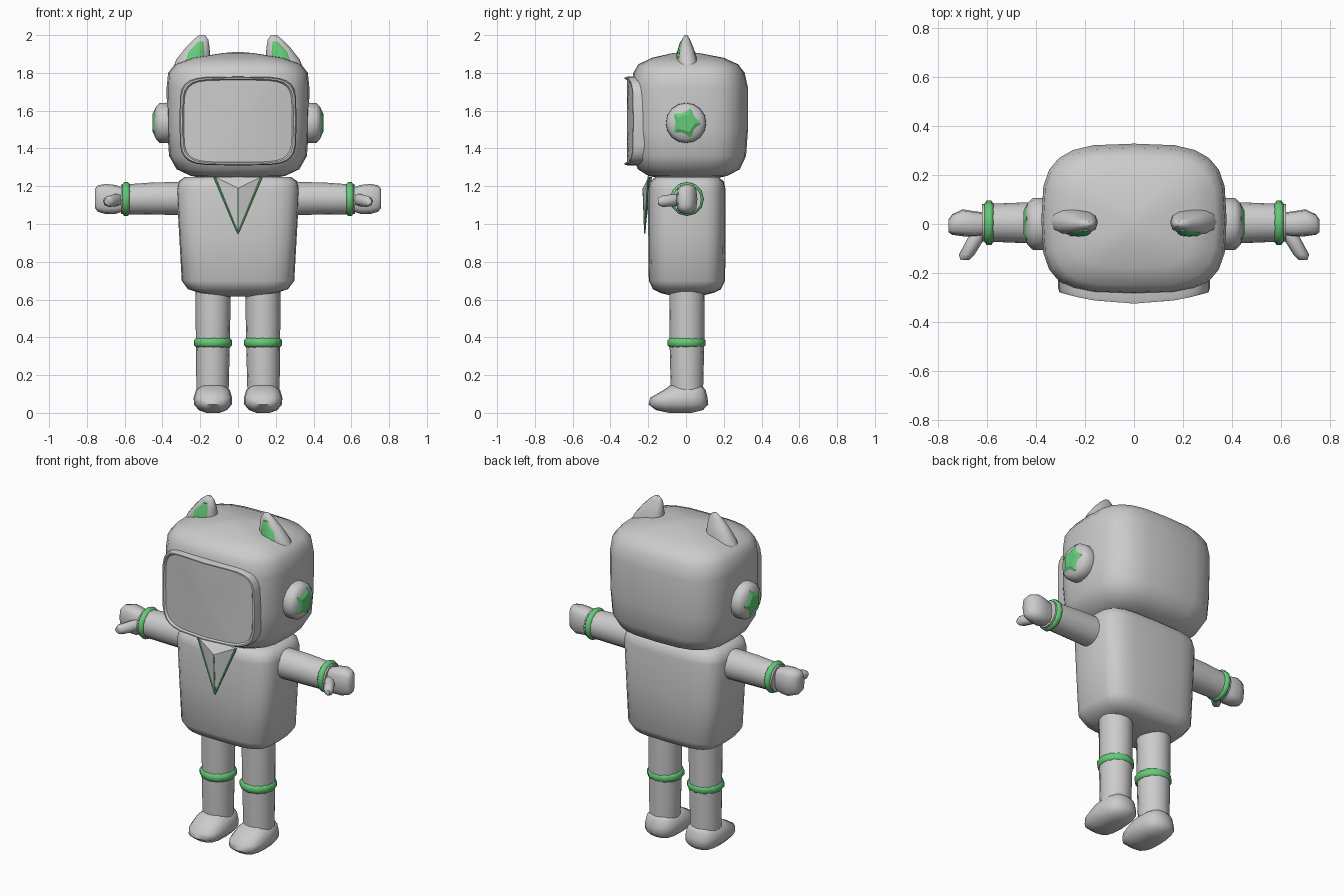
import bpy, bmesh, math
from mathutils import Vector

if "Cube" in bpy.data.objects:
    bpy.data.objects.remove(bpy.data.objects["Cube"])


def material(name, rgb):
    m = bpy.data.materials.new(name)
    m.use_nodes = True
    m.diffuse_color = (*rgb, 1)
    m.node_tree.nodes["Principled BSDF"].inputs["Base Color"].default_value = (*rgb, 1)
    return m


GREY = material("light grey", (0.6, 0.6, 0.6))
GREEN = material("green", (0.13, 0.6, 0.19))


def finish(name, bm, mat, angle):
    bmesh.ops.recalc_face_normals(bm, faces=bm.faces)
    mesh = bpy.data.meshes.new(name)
    bm.to_mesh(mesh)
    bm.free()
    mesh.materials.append(mat)
    ob = bpy.data.objects.new(name, mesh)
    bpy.context.collection.objects.link(ob)
    bpy.ops.object.select_all(action="DESELECT")
    ob.select_set(True)
    bpy.context.view_layer.objects.active = ob
    bpy.ops.object.shade_smooth_by_angle(angle=math.radians(angle))
    return ob


def loft(name, axis, rings, mat=GREY, power=2.0, sides=16, side=1, bend=0.0, angle=60):
    """Skin rounded sections; ring = (position, centre a, centre b, half a, half b)."""
    bm = bmesh.new()
    loops = []
    for pos, ca, cb, ha, hb in rings:
        loop = []
        for i in range(sides):
            t = math.tau * i / sides
            c, s = math.cos(t), math.sin(t)
            a = ca + ha * math.copysign(abs(c) ** (2 / power), c)
            b = cb + hb * math.copysign(abs(s) ** (2 / power), s)
            p = {"x": (pos, a, b), "y": (a, pos + bend * a * a, b), "z": (a, b, pos)}[axis]
            loop.append(bm.verts.new((p[0] * side, p[1], p[2])))
        loops.append(loop)
    for low, high in zip(loops, loops[1:]):
        for i in range(sides):
            j = (i + 1) % sides
            bm.faces.new((low[i], low[j], high[j], high[i]))
    bm.faces.new(loops[0][::-1])
    bm.faces.new(loops[-1])
    return finish(name, bm, mat, angle)


def band(name, axis, pos, ca, cb, r, half, side):
    """Rounded ring around a limb."""
    prof = ((-half, r - 0.012), (-half * 0.5, r), (half * 0.5, r), (half, r - 0.012))
    loft(name, axis, [(pos + d, ca, cb, q, q) for d, q in prof], GREEN, sides=12, side=side)


def strip(name, start, end, radius):
    """Thin straight piping."""
    start, end = Vector(start), Vector(end)
    bm = bmesh.new()
    bmesh.ops.create_cone(bm, cap_ends=True, segments=6, radius1=radius,
                          radius2=radius * 0.6, depth=(end - start).length)
    bm.transform((end - start).to_track_quat("Z", "Y").to_matrix().to_4x4())
    bmesh.ops.translate(bm, verts=bm.verts, vec=(start + end) / 2)
    finish(name, bm, GREEN, 30)


# Head: soft box
loft("head", "z", [
    (1.24, 0, 0.01, 0.17, 0.14), (1.255, 0, 0.01, 0.25, 0.21),
    (1.29, 0, 0.015, 0.325, 0.27), (1.36, 0, 0.018, 0.365, 0.3),
    (1.5, 0, 0.018, 0.375, 0.31), (1.72, 0, 0.018, 0.378, 0.31),
    (1.8, 0, 0.016, 0.37, 0.295), (1.845, 0, 0.012, 0.335, 0.265),
    (1.88, 0, 0.01, 0.24, 0.19), (1.905, 0, 0, 0.08, 0.07),
    (1.91, 0, 0, 0.02, 0.02)], power=3.3, sides=24)

# Visor: raised rim and curved screen
rim = [(-0.24, 1), (-0.31, 1), (-0.325, 0.98), (-0.325, 0.95), (-0.313, 0.925),
       (-0.313, 0.7), (-0.313, 0.4), (-0.313, 0.1)]
loft("visor", "y", [(y, 0, 1.545, 0.31 * k, 0.235 * k) for y, k in rim],
     power=5, sides=28, bend=0.5, angle=35)

# Torso
loft("torso", "z", [
    (0.615, 0, 0.005, 0.07, 0.06), (0.635, 0, 0.005, 0.2, 0.14),
    (0.655, 0, 0.005, 0.265, 0.18), (0.7, 0, 0.005, 0.298, 0.202),
    (0.95, 0, 0.005, 0.312, 0.205), (1.18, 0, 0.005, 0.325, 0.205),
    (1.225, 0, 0.005, 0.315, 0.195), (1.25, 0, 0.005, 0.28, 0.165)],
    power=4, sides=24)

# Collar panel with green piping
tip, ridge = (0, -0.218, 0.95), (0, -0.228, 1.19)
corners = [(s * 0.125, -0.198, 1.25) for s in (-1, 1)]
bm = bmesh.new()
v = [bm.verts.new(p) for p in (tip, ridge, *corners, (0, -0.18, 1.25))]
for tri in ((0, 1, 2), (0, 3, 1), (1, 4, 2), (1, 3, 4), (0, 2, 4), (0, 4, 3)):
    bm.faces.new([v[i] for i in tri])
finish("collar_panel", bm, GREY, 20)
for label, corner in zip(("right", "left"), corners):
    strip(label + "_collar_piping", corner, tip, 0.006)
strip("middle_collar_piping", tip, ridge, 0.004)

for label, s in (("left", 1), ("right", -1)):
    # Pointed ear with green lining
    loft(label + "_ear", "z", [
        (1.8, 0.25, 0.01, 0.105, 0.055), (1.87, 0.237, 0.008, 0.09, 0.052),
        (1.93, 0.215, 0.003, 0.065, 0.038), (1.975, 0.197, 0, 0.04, 0.022),
        (2.0, 0.19, 0, 0.015, 0.008)], power=2.5, sides=12, side=s)
    loft(label + "_ear_lining", "z", [
        (1.85, 0.23, -0.042, 0.05, 0.012), (1.91, 0.22, -0.036, 0.042, 0.012),
        (1.965, 0.198, -0.021, 0.016, 0.01)], GREEN, sides=8, side=s, angle=30)

    # Round side disc with faceted gem
    loft(label + "_ear_disc", "x", [(x, 0, 1.535, r, r) for x, r in (
        (0.34, 0.1), (0.38, 0.107), (0.415, 0.105), (0.435, 0.085), (0.445, 0.05))],
        side=s)
    loft(label + "_disc_gem", "x", [(x, 0, 1.535, r, r) for x, r in (
        (0.42, 0.08), (0.438, 0.08), (0.452, 0.05))], GREEN, sides=5, side=s, angle=20)

    # Arm, wrist band, mitten hand and thumb
    loft(label + "_arm", "x", [
        (0.27, 0.005, 1.135, 0.085, 0.088), (0.45, 0.005, 1.135, 0.083, 0.085),
        (0.62, 0.005, 1.13, 0.076, 0.078)], side=s)
    band(label + "_wrist_band", "x", 0.592, 0.005, 1.132, 0.09, 0.019, s)
    loft(label + "_hand", "x", [
        (0.6, 0, 1.13, 0.045, 0.06), (0.65, 0, 1.13, 0.052, 0.077),
        (0.7, 0.005, 1.132, 0.055, 0.08), (0.742, -0.002, 1.135, 0.042, 0.07),
        (0.758, -0.008, 1.135, 0.025, 0.05)], power=3, sides=12, side=s)
    loft(label + "_thumb", "y", [
        (-0.02, 0.625, 1.13, 0.03, 0.028), (-0.06, 0.645, 1.127, 0.035, 0.033),
        (-0.125, 0.683, 1.12, 0.032, 0.03), (-0.147, 0.69, 1.12, 0.018, 0.018)],
        sides=8, side=s)

    # Leg, knee band and foot
    loft(label + "_leg", "z", [
        (0.1, 0.135, 0.005, 0.085, 0.085), (0.37, 0.133, 0.005, 0.09, 0.092),
        (0.68, 0.132, 0.005, 0.094, 0.094)], side=s)
    band(label + "_knee_band", "z", 0.372, 0.132, 0.003, 0.101, 0.025, s)
    loft(label + "_foot", "z", [
        (0, 0.133, -0.03, 0.035, 0.06), (0.015, 0.133, -0.035, 0.075, 0.125),
        (0.045, 0.133, -0.04, 0.1, 0.158), (0.08, 0.133, -0.038, 0.102, 0.152),
        (0.12, 0.133, -0.008, 0.09, 0.112), (0.145, 0.133, 0, 0.06, 0.085)],
        power=2.8, side=s)
